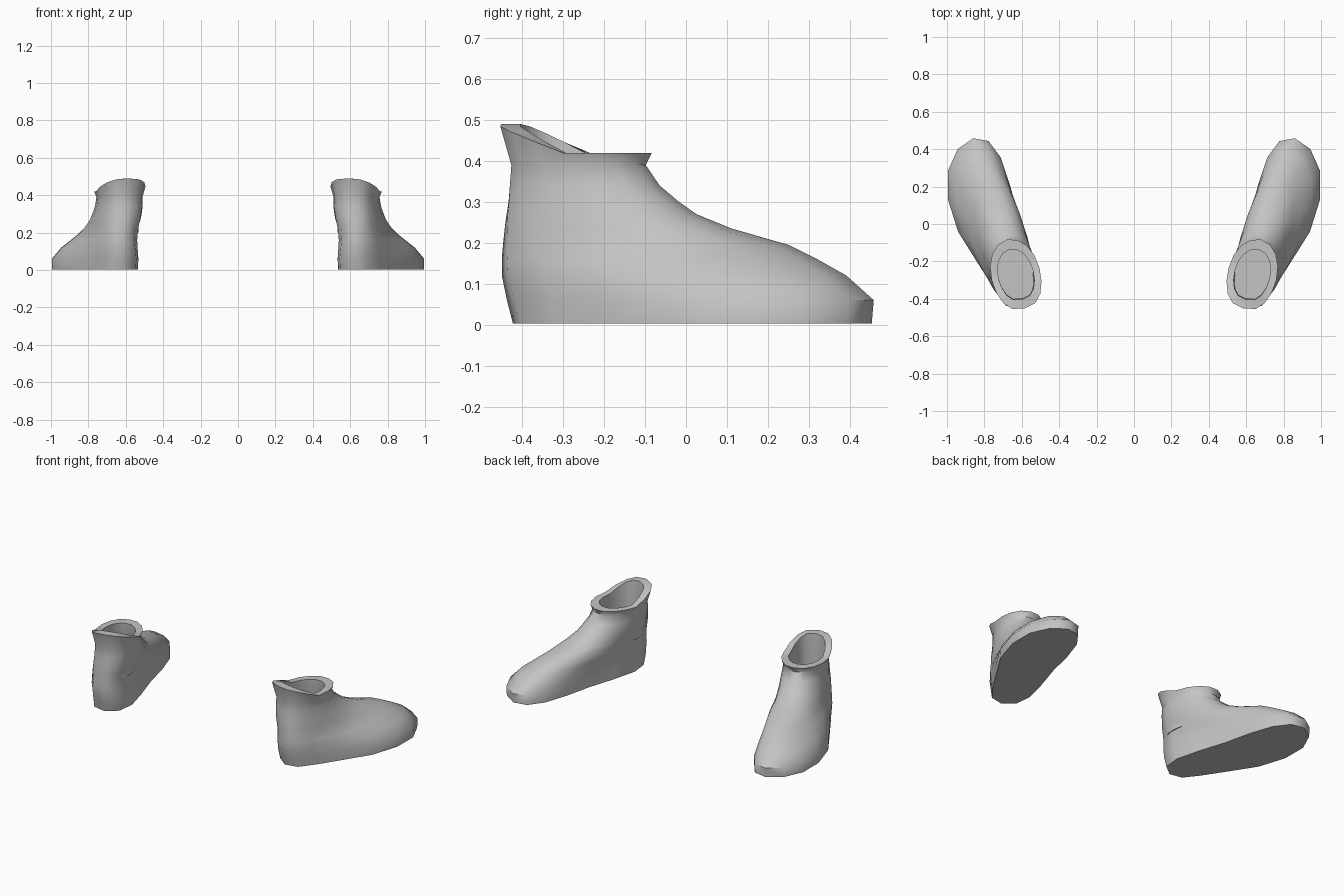
import bpy, bmesh, math
from mathutils import Vector

cube = bpy.data.objects.get("Cube")
if cube:
    bpy.data.objects.remove(cube)

grey = bpy.data.materials.new("soft grey")
grey.use_nodes = True
COLOUR = (0.55, 0.55, 0.55, 1)
grey.diffuse_color = COLOUR
grey.node_tree.nodes["Principled BSDF"].inputs["Base Color"].default_value = COLOUR

# Foot axis: heel position, forward direction and outward direction
HEEL = Vector((0.62, -0.44))
FORWARD = Vector((0.247, 0.969))
OUTWARD = Vector((0.969, -0.247))

# Sole half-outlines from heel to toe at equal angle steps
OUTER = [-0.01, 0.062, 0.105, 0.155, 0.212, 0.222, 0.185, 0.105, 0.01]
INNER = [-0.01, -0.088, -0.125, -0.125, -0.115, -0.118, -0.107, -0.066, 0.01]
STEPS = len(OUTER) - 1

# Rings: height, heel end, toe end, roundness, half width, side shift
BODY = [
    (0.003, 0.015, 0.925, 0.0, 0.12, 0.0),
    (0.06, 0.0, 0.93, 0.0, 0.12, 0.0),
    (0.12, -0.012, 0.86, 0.4, 0.13, 0.0),
    (0.16, -0.012, 0.785, 0.75, 0.13, -0.005),
    (0.195, -0.01, 0.71, 1.0, 0.13, -0.01),
    (0.235, -0.007, 0.565, 1.0, 0.125, -0.015),
    (0.27, -0.004, 0.475, 1.0, 0.124, -0.022),
    (0.3, 0.0, 0.43, 1.0, 0.123, -0.026),
    (0.34, 0.003, 0.38, 1.0, 0.121, -0.03),
    (0.39, 0.008, 0.345, 1.0, 0.118, -0.03),
]
# Collar edge, opening edge and lining
COLLAR = [(0.42, -0.02, 0.36, 1.0, 0.132, -0.03),
          (0.42, 0.03, 0.305, 1.0, 0.095, -0.03)]
LINING = [(0.36, 0.035, 0.31, 1.0, 0.095, -0.03),
          (0.2, 0.03, 0.35, 1.0, 0.1, -0.03)]


def ring(bm, side, spec, rise=0.0):
    z, start, end, roundness, width, shift = spec
    verts = []
    for i in range(2 * STEPS):
        k = i if i <= STEPS else 2 * STEPS - i
        angle = math.pi * k / STEPS
        t = (1 - math.cos(angle)) / 2
        bulge = max(math.sin(angle), 0) ** (0.75 if t < 0.5 else 0.95)
        sole = OUTER[k] if i <= STEPS else INNER[k]
        oval = shift + (width if i <= STEPS else -width) * bulge
        across = sole * (1 - roundness) + oval * roundness
        p = HEEL + FORWARD * (start + (end - start) * t) + OUTWARD * across
        height = z + rise * max(0, 1 - 2 * t)
        verts.append(bm.verts.new((side * p.x, p.y, height)))
    return verts


def make_shoe(name, side):
    bm = bmesh.new()
    rings = [ring(bm, side, s) for s in BODY]
    rings += [ring(bm, side, s, 0.07) for s in COLLAR]
    rings += [ring(bm, side, s) for s in LINING]
    for low, high in zip(rings, rings[1:]):
        for i in range(len(low)):
            j = (i + 1) % len(low)
            bm.faces.new((low[i], low[j], high[j], high[i]))
    bm.faces.new(rings[0])
    bm.faces.new(rings[-1])
    bmesh.ops.recalc_face_normals(bm, faces=bm.faces)
    mesh = bpy.data.meshes.new(name)
    bm.to_mesh(mesh)
    bm.free()
    mesh.materials.append(grey)
    shoe = bpy.data.objects.new(name, mesh)
    bpy.context.collection.objects.link(shoe)
    bpy.ops.object.select_all(action="DESELECT")
    shoe.select_set(True)
    bpy.context.view_layer.objects.active = shoe
    bpy.ops.object.shade_smooth_by_angle(angle=math.radians(50))


make_shoe("left_shoe", 1)
make_shoe("right_shoe", -1)
